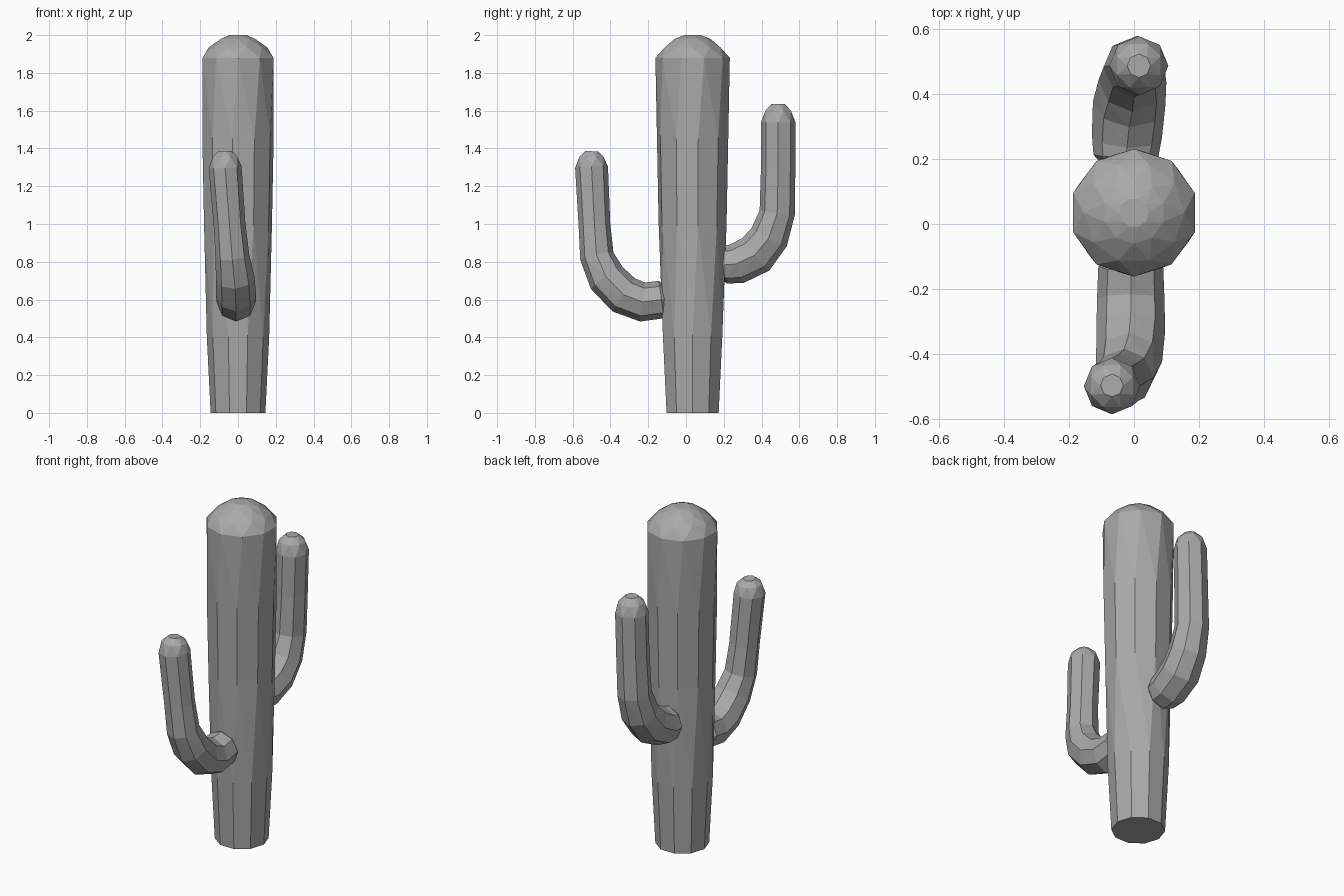
import bpy, bmesh, math
from mathutils import Vector

cube = bpy.data.objects.get("Cube")
if cube:
    bpy.data.objects.remove(cube, do_unlink=True)

# One plain grey for the whole plant
grey = bpy.data.materials.new("plain grey")
grey.use_nodes = True
colour = (0.40, 0.40, 0.40, 1)
grey.diffuse_color = colour
grey.node_tree.nodes["Principled BSDF"].inputs["Base Color"].default_value = colour


def tube(name, rings, sides):
    """Faceted closed tube; each ring is (x, y, z, radius, twist in steps)."""
    bm = bmesh.new()
    centres = [Vector(r[:3]) for r in rings]
    loops = []
    for i, (c, ring) in enumerate(zip(centres, rings)):
        radius, twist = ring[3:]
        along = centres[min(i + 1, len(rings) - 1)] - centres[max(i - 1, 0)]
        across = Vector((1, 0, 0))
        across = (across - along * across.dot(along) / along.length_squared).normalized()
        other = along.normalized().cross(across)
        loop = []
        for k in range(sides):
            a = 2 * math.pi * (k + twist) / sides
            loop.append(bm.verts.new(c + radius * (math.cos(a) * across + math.sin(a) * other)))
        loops.append(loop)
    for low, high in zip(loops, loops[1:]):
        for k in range(sides):
            n = (k + 1) % sides
            bm.faces.new((low[k], low[n], high[k]))
            bm.faces.new((low[n], high[n], high[k]))
    bm.faces.new(loops[0][::-1])
    bm.faces.new(loops[-1])
    bmesh.ops.recalc_face_normals(bm, faces=bm.faces)
    mesh = bpy.data.meshes.new(name)
    bm.to_mesh(mesh)
    bm.free()
    mesh.materials.append(grey)
    obj = bpy.data.objects.new(name, mesh)
    bpy.context.collection.objects.link(obj)
    return obj


# Trunk: gently widening column with a faceted dome
trunk_profile = [(0, 0.145, 0), (0.4, 0.165, 0), (1.0, 0.182, 0.25), (1.45, 0.191, 0.25),
                 (1.88, 0.197, 0.5), (1.935, 0.155, 1), (1.98, 0.095, 1.5), (2.0, 0.045, 2)]
tube("trunk", [(0, 0.035, z, r, t) for z, r, t in trunk_profile], 10)

# Front arm: leaves low, curls up and leans towards the right
tube("front_arm", [
    (-0.01, -0.10, 0.605, 0.07, 0), (-0.01, -0.13, 0.60, 0.10, 0),
    (-0.01, -0.23, 0.587, 0.104, 0), (-0.01, -0.33, 0.625, 0.106, 0),
    (-0.015, -0.42, 0.715, 0.102, 0), (-0.03, -0.472, 0.83, 0.09, 0),
    (-0.045, -0.485, 1.0, 0.084, 0), (-0.068, -0.50, 1.30, 0.087, 0),
    (-0.068, -0.50, 1.355, 0.070, 0.5), (-0.068, -0.498, 1.385, 0.035, 1)], 8)

# Back arm: leaves higher and rises straight
tube("back_arm", [
    (-0.025, 0.18, 0.785, 0.07, 0), (-0.025, 0.21, 0.785, 0.10, 0),
    (-0.022, 0.27, 0.79, 0.108, 0), (-0.015, 0.37, 0.84, 0.112, 0),
    (-0.005, 0.44, 0.93, 0.105, 0), (0.0, 0.483, 1.06, 0.094, 0),
    (0.008, 0.488, 1.30, 0.091, 0), (0.015, 0.488, 1.54, 0.091, 0),
    (0.015, 0.488, 1.60, 0.073, 0.5), (0.015, 0.488, 1.635, 0.036, 1)], 8)
